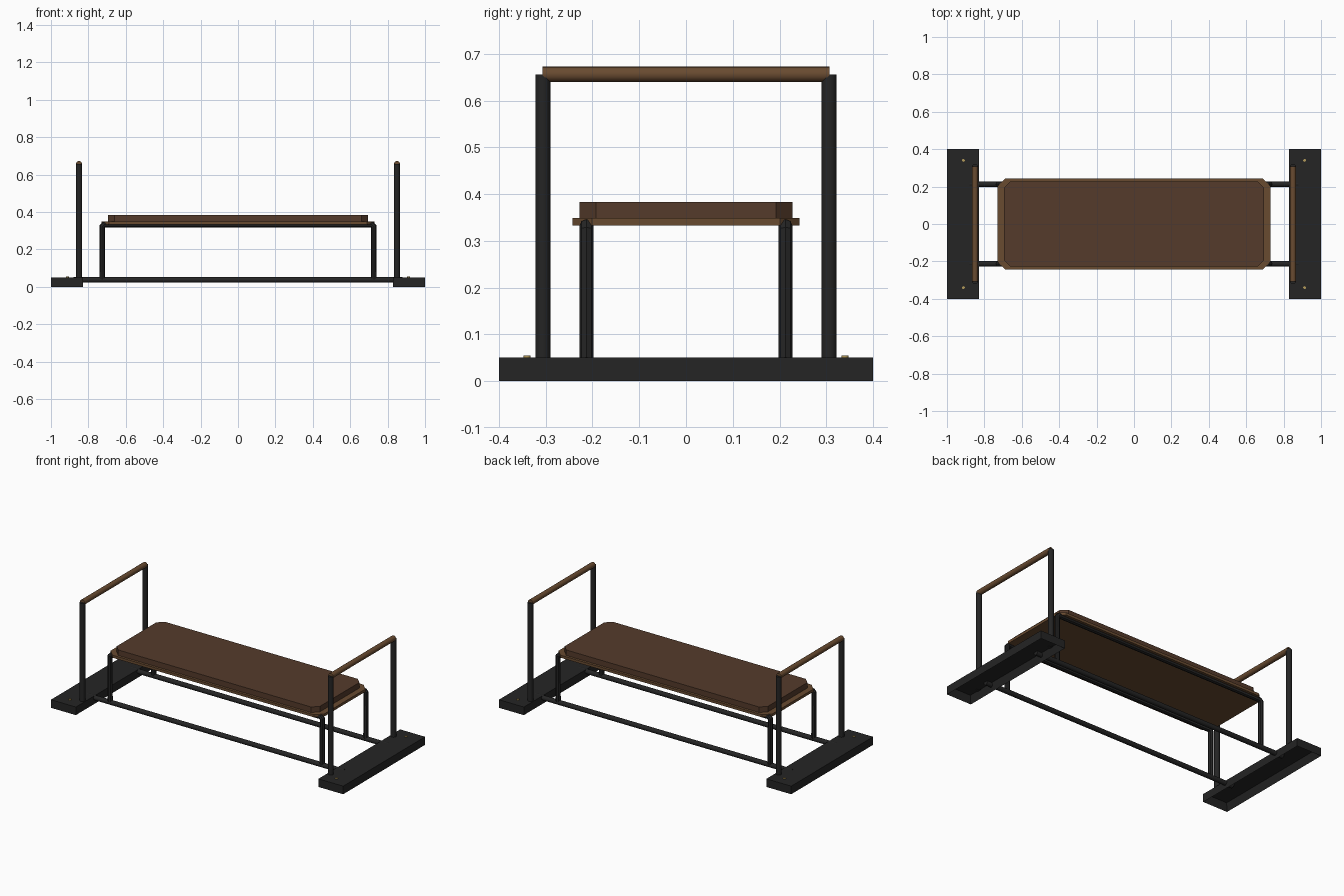
import bpy, bmesh
from mathutils import Vector

if "Cube" in bpy.data.objects:
    bpy.data.objects.remove(bpy.data.objects["Cube"])


def material(name, rgb):
    m = bpy.data.materials.new(name)
    m.diffuse_color = (*rgb, 1)
    m.use_nodes = True
    m.node_tree.nodes["Principled BSDF"].inputs["Base Color"].default_value = m.diffuse_color
    return m


BLACK = material("black_metal", (0.018, 0.018, 0.018))
CUSHION = material("brown_leather", (0.09, 0.043, 0.024))
WOOD = material("wood", (0.14, 0.07, 0.03))
BRASS = material("brass", (0.45, 0.32, 0.1))


def add_mesh(name, bm, mat, smooth=False):
    bmesh.ops.recalc_face_normals(bm, faces=bm.faces)
    me = bpy.data.meshes.new(name)
    bm.to_mesh(me)
    bm.free()
    me.materials.append(mat)
    ob = bpy.data.objects.new(name, me)
    bpy.context.collection.objects.link(ob)
    if smooth:
        bpy.ops.object.select_all(action='DESELECT')
        ob.select_set(True)
        bpy.context.view_layer.objects.active = ob
        bpy.ops.object.shade_smooth_by_angle()
    return ob


def rod(name, a, b, r, mat, sides=16):
    a, b = Vector(a), Vector(b)
    bm = bmesh.new()
    bmesh.ops.create_cone(bm, cap_ends=True, segments=sides,
                          radius1=r, radius2=r, depth=(b - a).length)
    rot = (b - a).to_track_quat('Z', 'Y').to_matrix().to_4x4()
    bm.transform(rot)
    bmesh.ops.translate(bm, verts=bm.verts, vec=(a + b) / 2)
    return add_mesh(name, bm, mat, True)


def slab(name, hx, hy, cut, z0, z1, mat):
    """Board with cut-off corners."""
    q = [(hx, hy - cut), (hx - cut, hy)]
    pts = q + [(-x, y) for x, y in reversed(q)]
    pts += [(-x, -y) for x, y in pts]
    bm = bmesh.new()
    f = bm.faces.new([bm.verts.new((x, y, z0)) for x, y in pts])
    top = bmesh.ops.extrude_face_region(bm, geom=[f], use_keep_orig=True)['geom']
    verts = [g for g in top if isinstance(g, bmesh.types.BMVert)]
    bmesh.ops.translate(bm, verts=verts, vec=(0, 0, z1 - z0))
    return add_mesh(name, bm, mat)


def hollow_base(name, x):
    """Floor channel, open underneath."""
    bm = bmesh.new()
    bmesh.ops.create_cube(bm, size=1)
    bmesh.ops.scale(bm, verts=bm.verts, vec=(0.17, 0.8, 0.05))
    bmesh.ops.translate(bm, verts=bm.verts, vec=(x, 0, 0.025))
    bm.normal_update()
    bottom = [f for f in bm.faces if f.normal.z < -0.9]
    bmesh.ops.inset_region(bm, faces=bottom, thickness=0.025)
    bmesh.ops.translate(bm, verts=bottom[0].verts, vec=(0, 0, 0.043))
    return add_mesh(name, bm, BLACK)


def tube(name, pts, r, mat):
    """Bent tube along a path."""
    cu = bpy.data.curves.new(name, 'CURVE')
    cu.dimensions = '3D'
    cu.bevel_depth = r
    cu.bevel_resolution = 2
    cu.use_fill_caps = True
    sp = cu.splines.new('POLY')
    sp.points.add(len(pts) - 1)
    for p, co in zip(sp.points, pts):
        p.co = (*co, 1)
    cu.materials.append(mat)
    ob = bpy.data.objects.new(name, cu)
    bpy.context.collection.objects.link(ob)
    bpy.ops.object.select_all(action='DESELECT')
    ob.select_set(True)
    bpy.context.view_layer.objects.active = ob
    bpy.ops.object.convert(target='MESH')
    bpy.ops.object.shade_smooth_by_angle()


# Seat cushion and board
slab("seat_cushion", 0.695, 0.228, 0.035, 0.349, 0.383, CUSHION)
slab("seat_board", 0.731, 0.243, 0.042, 0.333, 0.349, WOOD)

# Bases, bolts and end handles
for sx, side in ((-1, "left"), (1, "right")):
    hollow_base(f"{side}_base", sx * 0.915)
    for sy, end in ((-1, "front"), (1, "back")):
        rod(f"{side}_{end}_bolt", (sx * 0.912, sy * 0.34, 0.045),
            (sx * 0.912, sy * 0.34, 0.055), 0.0075, BRASS)
        rod(f"{side}_{end}_handle_post", (sx * 0.85, sy * 0.306, 0.04),
            (sx * 0.85, sy * 0.306, 0.656), 0.016, BLACK)
    rod(f"{side}_handle_grip", (sx * 0.85, -0.307, 0.656),
        (sx * 0.85, 0.307, 0.656), 0.0165, WOOD)

# Lower rails and bent seat supports
for sy, end in ((-1, "front"), (1, "back")):
    y = sy * 0.213
    rod(f"{end}_lower_rail", (-0.88, y, 0.037), (0.88, y, 0.037), 0.0145, BLACK)
    half = [(-0.726, y, 0.037), (-0.726, y, 0.323), (-0.717, y, 0.332)]
    tube(f"{end}_seat_support",
         half + [(-p[0], p[1], p[2]) for p in reversed(half)], 0.015, BLACK)
